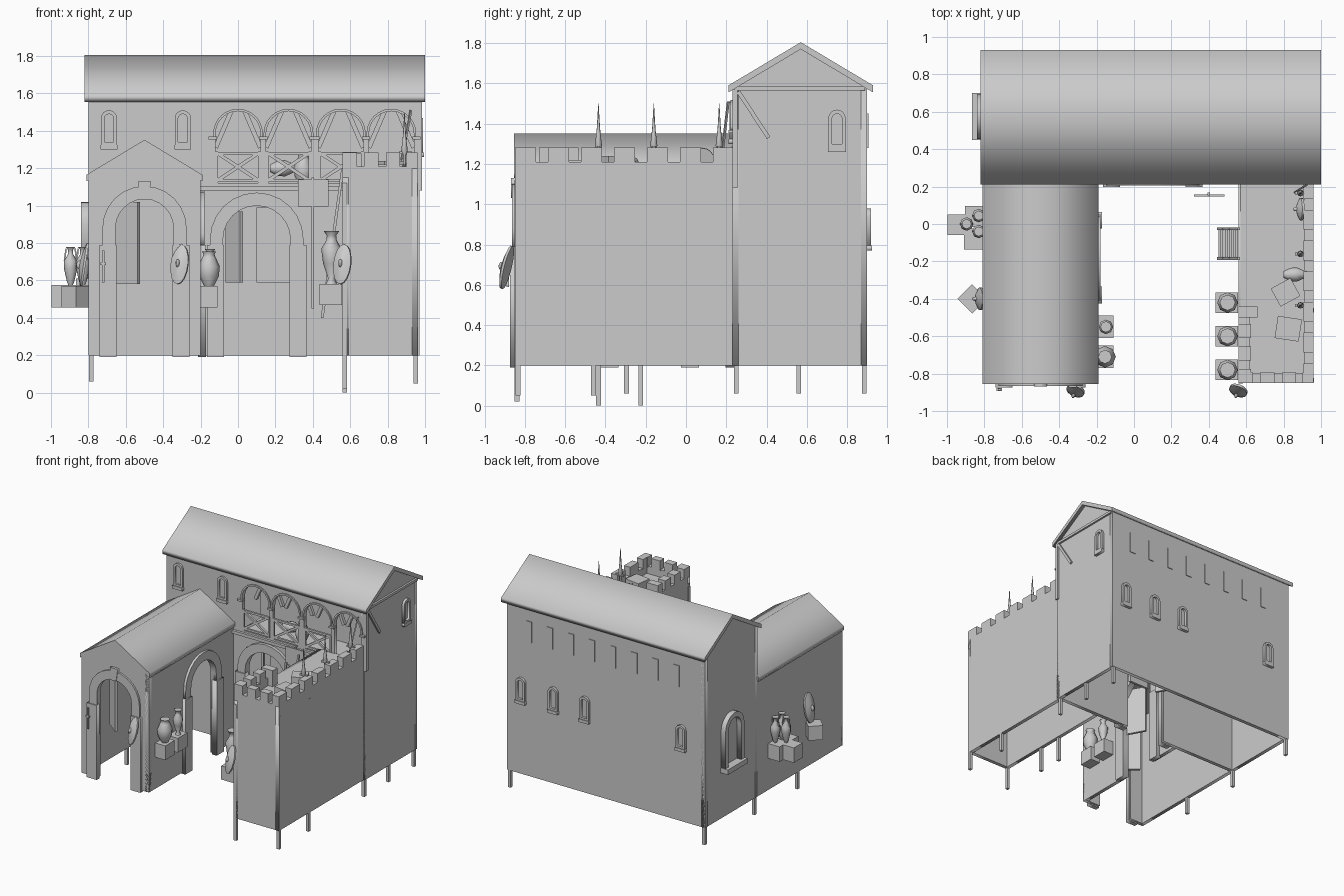
import bpy, bmesh, math
from mathutils import Vector, Matrix
from math import sin, cos, pi


def finish(name, bm, smooth=False):
    bmesh.ops.remove_doubles(bm, verts=bm.verts, dist=0.0001)
    bmesh.ops.recalc_face_normals(bm, faces=bm.faces)
    me = bpy.data.meshes.new(name)
    bm.to_mesh(me)
    bm.free()
    ob = bpy.data.objects.new(name, me)
    bpy.context.collection.objects.link(ob)
    if smooth:
        bpy.ops.object.select_all(action='DESELECT')
        ob.select_set(True)
        bpy.context.view_layer.objects.active = ob
        bpy.ops.object.shade_smooth_by_angle(angle=math.radians(50))
    return ob


def plate(name, axis, a, b, outer, holes=()):
    """Extruded outline with holes, lying between a and b on the given axis."""
    cu = bpy.data.curves.new(name, 'CURVE')
    cu.dimensions, cu.fill_mode, cu.extrude = '2D', 'BOTH', abs(b - a) / 2
    for loop in [outer, *holes]:
        sp = cu.splines.new('POLY')
        sp.points.add(len(loop) - 1)
        for p, (u, v) in zip(sp.points, loop):
            p.co = (u, v, 0, 1)
        sp.use_cyclic_u = True
    tmp = bpy.data.objects.new(name, cu)
    bpy.context.collection.objects.link(tmp)
    me = bpy.data.meshes.new_from_object(tmp)
    bpy.data.objects.remove(tmp)
    bm = bmesh.new()
    bm.from_mesh(me)
    for v in bm.verts:
        u, w, d = v.co
        d += (a + b) / 2
        v.co = (u, d, w) if axis == 'y' else (d, u, w)
    return finish(name, bm)


def box(name, x0, x1, y0, y1, z0, z1, turn=0):
    bm = bmesh.new()
    m = (Matrix.Translation(((x0 + x1) / 2, (y0 + y1) / 2, (z0 + z1) / 2))
         @ Matrix.Rotation(turn, 4, 'Z') @ Matrix.Diagonal((x1 - x0, y1 - y0, z1 - z0, 1)))
    bmesh.ops.create_cube(bm, size=1, matrix=m)
    return finish(name, bm)


def beam(name, p, q, w=0.02):
    p, q = Vector(p), Vector(q)
    bm = bmesh.new()
    m = (Matrix.Translation((p + q) / 2) @ (q - p).to_track_quat('Z', 'Y').to_matrix().to_4x4()
         @ Matrix.Diagonal((w, w, (q - p).length, 1)))
    bmesh.ops.create_cube(bm, size=1, matrix=m)
    return finish(name, bm)


def lathe(name, prof, mat, n=8):
    bm = bmesh.new()
    rings = [[bm.verts.new(mat @ Vector((r * cos(2 * pi * i / n), r * sin(2 * pi * i / n), z)))
              for i in range(n)] for r, z in prof]
    for lo, hi in zip(rings, rings[1:]):
        for i in range(n):
            bm.faces.new((lo[i], lo[(i + 1) % n], hi[(i + 1) % n], hi[i]))
    bm.faces.new(rings[0])
    bm.faces.new(rings[-1])
    return finish(name, bm, True)


def arch(c, r, z0, zs, n=12):
    """Arch outline from bottom left, over the top, to bottom right."""
    return ([(c - r, z0)] + [(c - r * cos(pi * i / n), zs + r * sin(pi * i / n)) for i in range(n + 1)]
            + [(c + r, z0)])


def rect(u0, u1, v0, v1):
    return [(u0, v0), (u1, v0), (u1, v1), (u0, v1)]


def gateway(name, axis, a, b, c, r, zs, t=0.07):
    """Raised arch ring with two jamb blocks."""
    plate(name + "_ring", axis, a, b, arch(c, r + t, 0.79, zs) + arch(c, r, 0.79, zs)[::-1])
    for s in (-1, 1):
        u = sorted((c + s * (r - 0.005), c + s * (r + t + 0.015)))
        plate(name + "_jamb", axis, min(a, b) - 0.008, max(a, b) + 0.008, rect(*u, 0.19, 0.79))


def window(axis, a, b, c, z0, z1):
    plate("window_frame", axis, a, b, arch(c, 0.043, z0, z1 - 0.043, 8),
          [arch(c, 0.025, z0 + 0.03, z1 - 0.045, 8)])
    plate("window_sill", axis, min(a, b) - 0.005, max(a, b) + 0.005, rect(c - 0.045, c + 0.045, z0 - 0.01, z0 + 0.015))


# main building walls
T = 0.03
loggia = [0.0, 0.27, 0.55, 0.82]
plate("main_front_wall", 'y', 0.23, 0.23 + T,
      [(-0.8, 0.2)] + arch(0.1, 0.18, 0.2, 0.82) + [(0.97, 0.2), (0.97, 1.58), (-0.8, 1.58)],
      [arch(c, 0.12, 1.12, 1.385) for c in loggia])
plate("main_back_wall", 'y', 0.9 - T, 0.9, rect(-0.8, 0.97, 0.2, 1.58))
gable = [(0.23, 0.2), (0.9, 0.2), (0.9, 1.58), (0.57, 1.78), (0.23, 1.58)]
plate("main_left_wall", 'x', -0.8, -0.8 + T, gable)
plate("main_right_wall", 'x', 0.97 - T, 0.97, gable)
plate("main_roof", 'x', -0.82, 1.0, [(0.21, 1.555), (0.57, 1.77), (0.93, 1.555), (0.93, 1.59), (0.57, 1.805), (0.21, 1.59)])
box("gable_tie", 0.965, 0.985, 0.24, 0.89, 1.565, 1.585)

# loggia: floor, back wall, trims, railings, braces
box("loggia_floor", -0.15, 0.95, 0.25, 0.52, 1.08, 1.11)
box("loggia_back", -0.15, 0.95, 0.5, 0.52, 1.1, 1.57)
box("loggia_beam", -0.2, 0.56, 0.21, 0.24, 1.08, 1.105)
for c in loggia:
    plate("loggia_trim", 'y', 0.22, 0.24, arch(c, 0.133, 1.37, 1.385) + arch(c, 0.12, 1.37, 1.385)[::-1])
    for s in (-1, 1):
        box("impost", c + s * 0.135 - 0.022, c + s * 0.135 + 0.022, 0.21, 0.25, 1.355, 1.37)
        beam("inner_brace", (c + s * 0.12, 0.4, 1.31), (c + s * 0.03, 0.4, 1.52), 0.025)
for c in loggia[:3]:
    for z in (1.135, 1.28):
        beam("railing_bar", (c - 0.12, 0.235, z), (c + 0.12, 0.235, z), 0.016)
    for s in (-1, 1):
        beam("railing_cross", (c - s * 0.11, 0.235, 1.135), (c + s * 0.11, 0.235, 1.28), 0.018)
        beam("railing_post", (c + s * 0.115, 0.235, 1.12), (c + s * 0.115, 0.235, 1.29), 0.015)
gateway("courtyard_arch", 'y', 0.205, 0.235, 0.1, 0.18, 0.82)
box("courtyard_door", 0.1, 0.28, 0.27, 0.29, 0.59, 0.99)
box("courtyard_door_open", -0.03, -0.01, 0.27, 0.42, 0.59, 0.97, 0.55)

# left wing
wing = [(-0.2, 0.2), (-0.2, 1.15), (-0.5, 1.33), (-0.8, 1.15)]
plate("wing_front_wall", 'y', -0.85, -0.85 + T, [(-0.8, 0.2)] + arch(-0.5, 0.155, 0.2, 0.88) + wing)
plate("wing_left_wall", 'x', -0.8, -0.8 + T, rect(-0.85, 0.24, 0.2, 1.15))
plate("wing_right_wall", 'x', -0.2 - T, -0.2,
      [(-0.85, 0.2)] + arch(-0.18, 0.16, 0.2, 0.85) + [(0.23, 0.2), (0.23, 1.15), (-0.85, 1.15)])
plate("wing_roof", 'y', -0.855, 0.235, [(-0.81, 1.13), (-0.5, 1.32), (-0.19, 1.13), (-0.19, 1.165), (-0.5, 1.352), (-0.81, 1.165)])
gateway("wing_front_arch", 'y', -0.865, -0.845, -0.5, 0.155, 0.88)
gateway("wing_side_arch", 'x', -0.205, -0.18, -0.18, 0.16, 0.85)
plate("keystone", 'y', -0.87, -0.84, [(-0.52, 1.03), (-0.48, 1.03), (-0.465, 1.13), (-0.535, 1.13)])
box("wing_door", -0.6, -0.58, -0.82, -0.67, 0.58, 1.02, 0.9)
box("wing_side_door", -0.27, -0.25, -0.36, -0.2, 0.58, 0.97, 0.5)

# right tower with battlements
box("tower_floor", 0.57, 0.95, -0.84, 0.24, 1.13, 1.15)
plate("tower_left_wall", 'x', 0.56, 0.56 + T, rect(-0.85, 0.23, 0.2, 1.15))
plate("tower_right_wall", 'x', 0.96 - T, 0.96, rect(-0.85, 0.24, 0.2, 1.2))
plate("tower_front_wall", 'y', -0.85, -0.85 + T, rect(0.56, 0.96, 0.2, 1.2))
box("right_parapet", 0.91, 0.96, -0.85, 0.23, 1.14, 1.21)
box("front_parapet", 0.56, 0.96, -0.85, -0.8, 1.14, 1.21)
box("left_parapet", 0.56, 0.62, -0.85, -0.44, 1.14, 1.21)
box("inner_parapet", 0.56, 0.66, -0.5, -0.44, 1.14, 1.28)
for i in range(7):
    y = -0.85 + i * 0.164
    box("right_merlon", 0.905, 0.96, y, min(y + 0.105, 0.23), 1.2, 1.283)
for x in (0.56, 0.675, 0.79, 0.9):
    box("front_merlon", x, min(x + 0.075, 0.96), -0.85, -0.795, 1.2, 1.283)
for y in (-0.85, -0.73, -0.61):
    box("left_merlon", 0.56, 0.625, y, y + 0.075, 1.2, 1.283)

# posts running below the walls
for x, y, z in [(0.57, -0.84, 0.02), (0.57, -0.435, 0), (0.57, -0.225, 0), (0.95, -0.835, 0.05), (0.95, -0.46, 0.05),
                (0.95, 0.25, 0.06), (0.95, 0.56, 0.06), (0.95, 0.885, 0.06), (-0.785, -0.295, 0.06),
                (-0.785, 0.25, 0.06), (-0.785, 0.885, 0.06)]:
    box("post", x - 0.012, x + 0.012, y - 0.012, y + 0.012, z, 1.12)
box("corner_post", 0.96, 0.985, 0.23, 0.255, 1.08, 1.57)
beam("gable_brace", (0.975, 0.26, 1.56), (0.975, 0.41, 1.33), 0.02)

# windows and wall panels
for c in (-0.69, -0.295):
    window('y', 0.215, 0.235, c, 1.31, 1.51)
window('x', 0.965, 0.99, 0.75, 1.27, 1.47)
for c in (0.84, 0.55, 0.27, -0.59):
    window('y', 0.895, 0.92, c, 0.78, 0.98)
for i in range(8):
    x = 0.77 - i * 0.188
    box("back_panel", x - 0.025, x + 0.025, 0.895, 0.906, 1.28, 1.45)
plate("side_niche_frame", 'x', -0.84, -0.79, arch(0.575, 0.12, 0.6, 0.9) + arch(0.575, 0.08, 0.6, 0.9)[::-1])
box("side_niche_sill", -0.865, -0.79, 0.45, 0.7, 0.57, 0.61)

# crates and pottery
amphora = [(0.012, 0), (0.02, 0.02), (0.036, 0.09), (0.036, 0.13), (0.014, 0.165), (0.014, 0.19), (0.026, 0.205)]
jar = [(0.025, 0), (0.05, 0.05), (0.055, 0.1), (0.035, 0.145), (0.028, 0.16), (0.035, 0.175)]
urn = [(0.03, 0), (0.018, 0.03), (0.045, 0.11), (0.055, 0.19), (0.028, 0.235), (0.025, 0.26), (0.042, 0.285)]


def pot(name, prof, x, y, z, s=1.0, tilt=0):
    lathe(name, prof, Matrix.Translation((x, y, z)) @ Matrix.Rotation(tilt, 4, 'Y') @ Matrix.Scale(s, 4))


for y in (-0.42, -0.6, -0.78):
    box("crate", 0.435, 0.555, y - 0.055, y + 0.055, 0.47, 0.58)
    pot("urn", urn, 0.5, y, 0.58)
for y in (-0.55, -0.71):
    box("crate", -0.2, -0.11, y - 0.06, y + 0.06, 0.455, 0.57)
pot("urn", urn, -0.15, -0.55, 0.57, 0.7)
pot("jar", jar, -0.155, -0.71, 0.57, 1.05)
for x, y in [(-0.94, -0.005), (-0.845, 0.04), (-0.85, -0.08)]:
    box("crate", x - 0.058, x + 0.05, y - 0.055, y + 0.055, 0.455, 0.575)
for x, y in [(-0.895, 0.0), (-0.83, 0.045), (-0.83, -0.04)]:
    pot("amphora", amphora, x, y, 0.575)
    for s in (-1, 1):
        beam("amphora_handle", (x + s * 0.033, y, 0.705), (x + s * 0.024, y, 0.77), 0.008)
box("crate", -0.92, -0.81, -0.455, -0.345, 0.455, 0.57, pi / 4)
pot("loggia_pot", jar, 0.35, 0.32, 1.11, 0.95)
pot("loggia_jar", jar, 0.17, 0.34, 1.2, 0.8, pi / 2)

# shields leaning on the walls
dome = [(1, 0), (1, 0.012), (0.6, 0.025), (0.2, 0.032), (0.15, 0.045), (0.03, 0.05)]


def shield(x, y, z, lean, turn, w=0.05, h=0.11):
    m = (Matrix.Translation((x, y, z)) @ Matrix.Rotation(turn, 4, 'Z') @ Matrix.Rotation(pi / 2 - lean, 4, 'X')
         @ Matrix.Diagonal((w, h, 1, 1)))
    lathe("shield", dome, m, 16)


shield(-0.31, -0.885, 0.685, 0.25, -0.4)
shield(0.56, -0.885, 0.685, 0.25, -0.4)
shield(-0.815, -0.4, 0.68, 0.15, -pi / 2, 0.06, 0.12)
shield(0.9, 0.08, 1.22, 0.2, -pi / 2, 0.06, 0.06)

# sword on the front, signpost and ladder in the courtyard
beam("sword_blade", (-0.72, -0.885, 0.59), (-0.72, -0.885, 0.76), 0.012)
beam("sword_guard", (-0.735, -0.885, 0.69), (-0.705, -0.885, 0.69), 0.014)
beam("sign_post", (0.4, 0.16, 0.45), (0.4, 0.16, 1.15), 0.015)
box("sign_board", 0.32, 0.485, 0.148, 0.158, 0.995, 1.14)
for y in (-0.185, -0.025):
    beam("ladder_rail", (0.45, y, 0.4), (0.56, y, 1.2), 0.015)
for i in range(9):
    x, z = 0.458 + i * 0.0115, 0.46 + i * 0.084
    beam("ladder_rung", (x, -0.185, z), (x, -0.025, z), 0.013)

# tower top clutter and spears
box("tower_crate", 0.76, 0.89, -0.62, -0.5, 1.15, 1.22, -0.15)
box("tower_crate", 0.75, 0.87, -0.42, -0.31, 1.15, 1.24, 0.5)
pot("tower_jar", jar, 0.8, -0.27, 1.2, 0.7, pi / 2)
spear = [(0.008, 0), (0.008, 0.12), (0.018, 0.14), (0.012, 0.19), (0.008, 0.23), (0.001, 0.35)]
for y in (-0.435, -0.16, 0.165):
    pot("spear", spear, 0.89, y, 1.15)
    box("spear_bracket", 0.86, 0.93, y - 0.008, y + 0.008, 1.275, 1.29)
beam("leaning_spear", (0.86, 0.17, 1.17), (0.925, 0.21, 1.51), 0.01)
